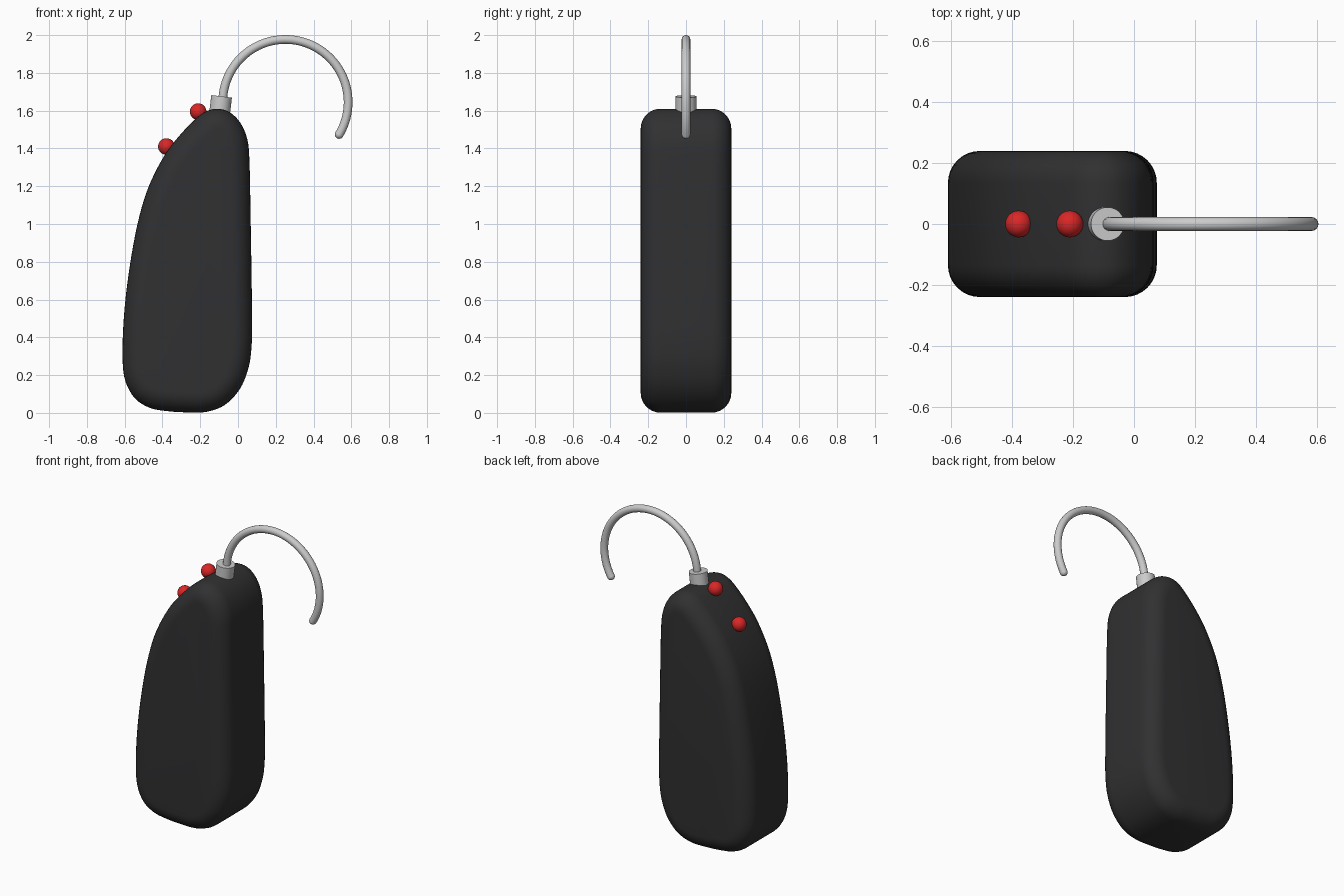
import bpy, bmesh
from math import sin, cos, pi, radians
from mathutils import Vector

if "Cube" in bpy.data.objects:
    bpy.data.objects.remove(bpy.data.objects["Cube"])


def material(name, rgb):
    m = bpy.data.materials.new(name)
    m.diffuse_color = (*rgb, 1)
    m.use_nodes = True
    m.node_tree.nodes["Principled BSDF"].inputs["Base Color"].default_value = m.diffuse_color
    return m


black = material("black_plastic", (0.03, 0.03, 0.032))
red = material("red_plastic", (0.7, 0.02, 0.02))
silver = material("pale_grey", (0.68, 0.71, 0.71))


def catmull(a, b, c, d, t):
    return 0.5 * (2 * b + (c - a) * t + (2 * a - 5 * b + 4 * c - d) * t * t
                  + (3 * b - a - 3 * c + d) * t ** 3)


# Case: smooth closed side profile (x, z), extruded with rounded rims
profile = [Vector(p) for p in [
    (-0.611, 0.36), (-0.602, 0.19), (-0.55, 0.082), (-0.47, 0.028),
    (-0.38, 0.010), (-0.28, 0.003), (-0.17, 0.005), (-0.07, 0.042),
    (0.01, 0.127), (0.056, 0.24), (0.073, 0.37), (0.074, 0.56),
    (0.067, 1.02), (0.061, 1.32), (0.05, 1.445), (0.013, 1.535),
    (-0.045, 1.592), (-0.108, 1.61), (-0.167, 1.597), (-0.225, 1.556),
    (-0.31, 1.468), (-0.39, 1.362), (-0.468, 1.21), (-0.52, 1.05),
    (-0.563, 0.84), (-0.597, 0.59)]]
n, sub = len(profile), 5
outline = [catmull(*(profile[(i + k - 1) % n] for k in range(4)), s / sub)
           for i in range(n) for s in range(sub)]
count = len(outline)
inward = []
for i in range(count):
    t = (outline[(i + 2) % count] - outline[i - 2]).normalized()
    inward.append(Vector((-t.y, t.x)))

half, rim, steps = 0.24, 0.105, 8
levels = [(rim * (1 - sin(a)), -half + rim * (1 - cos(a)))
          for a in (k * pi / 2 / steps for k in range(steps + 1))]
levels += [(d, -y) for d, y in reversed(levels)]

bm = bmesh.new()
rings = []
for inset, y in levels:
    pts = [p + v * inset for p, v in zip(outline, inward)]
    rings.append([bm.verts.new((p.x, y, p.y)) for p in pts])
for r0, r1 in zip(rings, rings[1:]):
    for i in range(count):
        j = (i + 1) % count
        bm.faces.new((r0[i], r0[j], r1[j], r1[i]))
bm.faces.new(rings[0])
bm.faces.new(rings[-1][::-1])
bmesh.ops.recalc_face_normals(bm, faces=bm.faces)
for f in bm.faces:
    f.smooth = True
mesh = bpy.data.meshes.new("case")
bm.to_mesh(mesh)
bm.free()
case = bpy.data.objects.new("case", mesh)
bpy.context.collection.objects.link(case)
mesh.materials.append(black)


def finish(name, mat):
    ob = bpy.context.object
    ob.name = name
    ob.data.materials.append(mat)
    bpy.ops.object.shade_smooth_by_angle()
    return ob


# Buttons on the sloping back edge
for name, x, z in (("upper_button", -0.211, 1.595), ("lower_button", -0.379, 1.41)):
    bpy.ops.mesh.primitive_uv_sphere_add(segments=32, ring_count=16, radius=0.044,
                                         location=(x, 0, z))
    finish(name, red)

# Collar joining the hook to the case
bpy.ops.mesh.primitive_cylinder_add(vertices=48, radius=0.055, depth=0.12,
                                    location=(-0.094, 0, 1.616),
                                    rotation=(0, radians(7), 0))
finish("collar", silver)

# Ear hook: circular arc tube with a rounded tip
cx, cz, arc, tube = 0.251, 1.645, 0.332, 0.023
start, end, segs = radians(178), radians(-31), 64
curve = bpy.data.curves.new("ear_hook", "CURVE")
curve.dimensions = "3D"
curve.bevel_depth = tube
curve.bevel_resolution = 6
curve.use_fill_caps = True
spline = curve.splines.new("POLY")
spline.points.add(segs)
for i, p in enumerate(spline.points):
    a = start + (end - start) * i / segs
    p.co = (cx + arc * cos(a), 0, cz + arc * sin(a), 1)
curve.materials.append(silver)
hook = bpy.data.objects.new("ear_hook", curve)
bpy.context.collection.objects.link(hook)

bpy.ops.mesh.primitive_uv_sphere_add(segments=24, ring_count=12, radius=tube,
                                     location=(cx + arc * cos(end), 0, cz + arc * sin(end)))
finish("hook_tip", silver)
